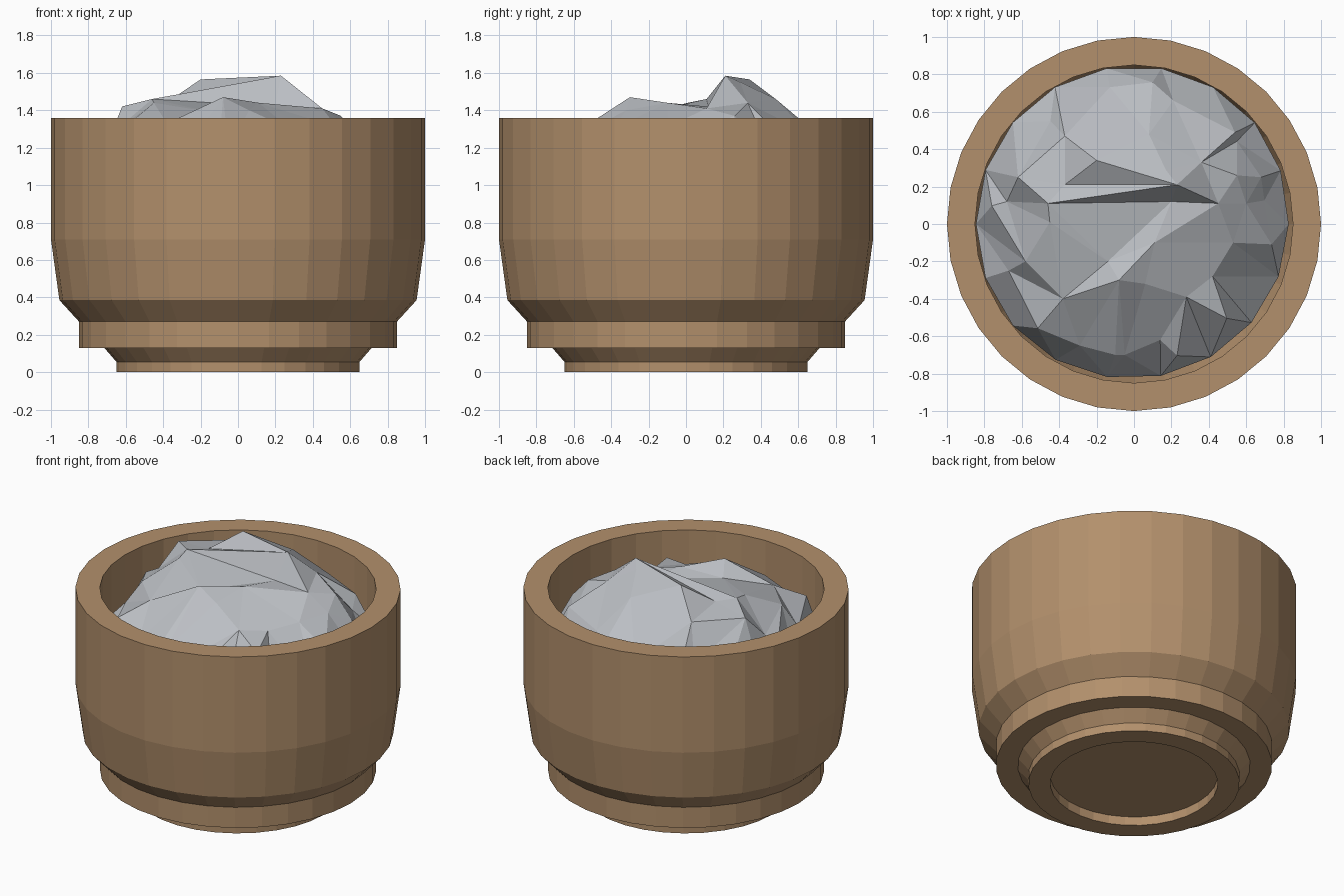
import bpy, bmesh, math, random
from mathutils import Vector
from mathutils.geometry import delaunay_2d_cdt

if "Cube" in bpy.data.objects:
    bpy.data.objects.remove(bpy.data.objects["Cube"])

random.seed(4)
SIDES = 32


def material(name, rgb):
    m = bpy.data.materials.new(name)
    m.diffuse_color = (*rgb, 1)
    m.use_nodes = True
    m.node_tree.nodes["Principled BSDF"].inputs["Base Color"].default_value = m.diffuse_color
    return m


def finish(bm, name, mat):
    bmesh.ops.recalc_face_normals(bm, faces=bm.faces[:])
    me = bpy.data.meshes.new(name)
    bm.to_mesh(me)
    bm.free()
    me.materials.append(mat)
    ob = bpy.data.objects.new(name, me)
    bpy.context.collection.objects.link(ob)
    return ob


def ring(bm, r, z):
    return [bm.verts.new((r * math.cos(2 * math.pi * i / SIDES),
                          r * math.sin(2 * math.pi * i / SIDES), z)) for i in range(SIDES)]


def bridge(bm, a, b):
    n = len(a)
    for i in range(n):
        bm.faces.new((a[i], a[(i + 1) % n], b[(i + 1) % n], b[i]))


clay = material("tan clay", (0.45, 0.28, 0.15))
grey = material("stone grey", (0.50, 0.52, 0.55))

# pot: one closed turned profile, from the recessed foot up and into the bowl
profile = [(0.515, 0.06), (0.515, 0), (0.65, 0), (0.65, 0.055), (0.715, 0.13),
           (0.85, 0.13), (0.85, 0.27), (0.955, 0.385), (1.0, 0.71), (1.0, 1.36),
           (0.85, 1.36), (0.85, 0.70), (0.70, 0.25)]
bm = bmesh.new()
rings = [ring(bm, r, z) for r, z in profile]
for a, b in zip(rings, rings[1:]):
    bridge(bm, a, b)
bm.faces.new(rings[0])
bm.faces.new(rings[-1])
finish(bm, "pot", clay)

# crumpled mound: ridge and valley points, triangulated seen from above
pts = [(0.23, 0.21, 1.585), (0.17, 0.29, 1.55), (-0.20, 0.34, 1.565), (-0.37, 0.21, 1.45),
       (-0.46, 0.11, 1.46), (-0.45, 0.01, 1.44), (-0.14, -0.20, 1.39), (0.20, 0.12, 1.42),
       (0.45, 0.11, 1.41), (0.11, -0.10, 1.44), (-0.08, -0.30, 1.47), (0.06, -0.32, 1.40),
       (-0.38, -0.40, 1.33), (0.28, -0.39, 1.30), (0.42, -0.28, 1.29), (-0.62, 0.25, 1.42),
       (-0.68, 0.12, 1.27), (-0.58, -0.20, 1.33), (0.08, 0.48, 1.46), (-0.37, 0.47, 1.41),
       (0.21, 0.66, 1.27), (0.36, 0.33, 1.44), (0.54, 0.49, 1.28), (0.55, 0.26, 1.37),
       (0.60, 0.11, 1.31), (0.68, 0.25, 1.23), (0.53, -0.10, 1.31), (-0.29, -0.65, 1.18),
       (0.14, -0.62, 1.20), (-0.05, -0.70, 1.20)]
pts = [Vector(p) for p in pts]
# shoulder facets, then a steep rim against the pot wall
for k in range(12):
    a = 2 * math.pi * (k + random.uniform(0.2, 0.8)) / 12
    r = random.uniform(0.70, 0.78)
    pts.append(Vector((r * math.cos(a), r * math.sin(a), random.uniform(1.15, 1.25))))
first = len(pts)
N = 18
for k in range(N):
    a = 2 * math.pi * k / N
    # slightly slack at the front right, where a gap shows
    r = 0.845 - 0.025 * max(0, math.cos(a + math.pi / 4))
    pts.append(Vector((r * math.cos(a), r * math.sin(a), random.uniform(0.97, 1.06))))
edges = [(first + k, first + (k + 1) % N) for k in range(N)]
# fold lines: sharp ridges and the valley between them
edges += [(0, 4), (6, 7), (10, 9), (9, 8), (2, 1), (1, 0)]
out_v, _, out_f, orig, _, _ = delaunay_2d_cdt([p.xy for p in pts], edges, [], 1, 1e-6)
bm = bmesh.new()
vs = []
for v, o in zip(out_v, orig):
    z = pts[o[0]].z if o else 1.43
    vs.append(bm.verts.new((v.x, v.y, z)))
for f in out_f:
    bm.faces.new([vs[i] for i in f])
# hidden underside of the mound
rim = [e for e in bm.edges if e.is_boundary]
for scale, z in ((1.0, 0.75), (0.7, 0.30)):
    new = bmesh.ops.extrude_edge_only(bm, edges=rim)["geom"]
    for v in (g for g in new if isinstance(g, bmesh.types.BMVert)):
        v.co = (v.co.x * scale, v.co.y * scale, z)
    rim = [g for g in new if isinstance(g, bmesh.types.BMEdge) and g.is_boundary]
bmesh.ops.contextual_create(bm, geom=rim)
finish(bm, "crumpled_mound", grey)
